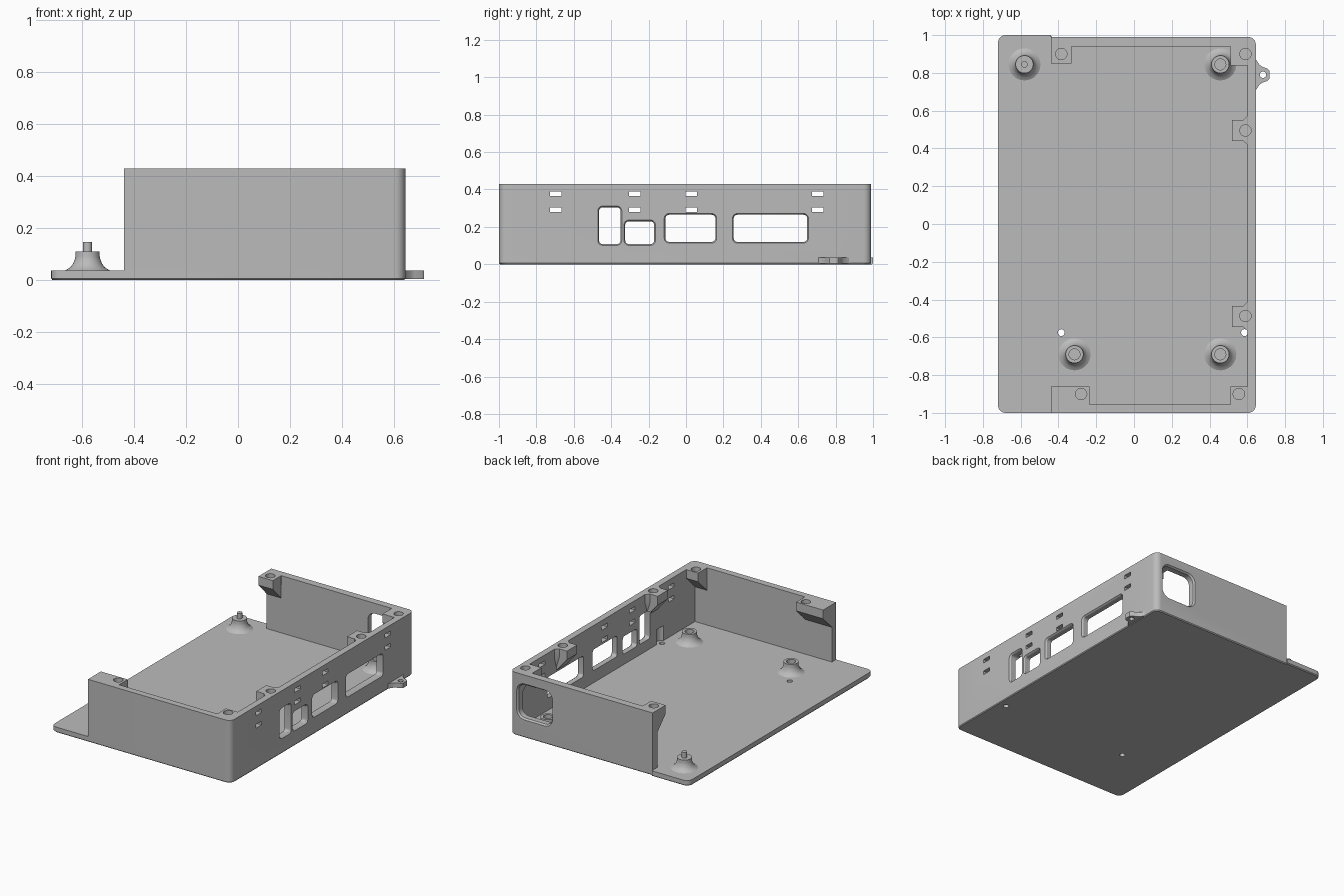
import bpy, bmesh
from math import cos, sin, pi, radians
from mathutils import Vector

cube = bpy.data.objects.get("Cube")
if cube:
    bpy.data.objects.remove(cube, do_unlink=True)

grey = bpy.data.materials.new("plain grey")
grey.use_nodes = True
grey.diffuse_color = (0.5, 0.5, 0.5, 1)
grey.node_tree.nodes["Principled BSDF"].inputs["Base Color"].default_value = (0.5, 0.5, 0.5, 1)


def outline(corners, n=6):
    """2D outline from (x, y, fillet radius) right-angled corners."""
    pts = []
    for i, (x, y, r) in enumerate(corners):
        p = Vector((x, y))
        if r == 0:
            pts.append(p)
            continue
        a = (Vector(corners[i - 1][:2]) - p).normalized()
        b = (Vector(corners[(i + 1) % len(corners)][:2]) - p).normalized()
        for k in range(n + 1):
            t = k / n * pi / 2
            pts.append(p + r * (a + b) - r * (b * cos(t) + a * sin(t)))
    return pts


def rect(u0, u1, v0, v1, r=0, grow=0):
    u0, u1, v0, v1 = u0 - grow, u1 + grow, v0 - grow, v1 + grow
    if r:
        r += grow
    return outline([(u0, v0, r), (u1, v0, r), (u1, v1, r), (u0, v1, r)])


def circle(x, y, r, n=32):
    return [Vector((x + r * cos(2 * pi * k / n), y + r * sin(2 * pi * k / n))) for k in range(n)]


def loft(bm, rings, axis="z"):
    """Solid through (level, 2D outline) rings stacked along an axis."""
    place = {"x": lambda p, h: (h, p[0], p[1]),
             "y": lambda p, h: (p[0], h, p[1]),
             "z": lambda p, h: (p[0], p[1], h)}[axis]
    loops = [[bm.verts.new(place(p, h)) for p in pts] for h, pts in rings]
    n = len(loops[0])
    for low, high in zip(loops, loops[1:]):
        for i in range(n):
            j = (i + 1) % n
            bm.faces.new((low[i], low[j], high[j], high[i]))
    bm.faces.new(loops[0][::-1])
    bm.faces.new(loops[-1])


def make(name, bm):
    bmesh.ops.recalc_face_normals(bm, faces=bm.faces)
    mesh = bpy.data.meshes.new(name)
    bm.to_mesh(mesh)
    bm.free()
    mesh.materials.append(grey)
    obj = bpy.data.objects.new(name, mesh)
    bpy.context.collection.objects.link(obj)
    return obj


def combine(obj, tool, operation):
    """Apply a boolean and discard the tool object."""
    tool.hide_render = True
    mod = obj.modifiers.new(operation.title(), "BOOLEAN")
    mod.operation, mod.object, mod.solver = operation, tool, "EXACT"
    bpy.context.view_layer.objects.active = obj
    bpy.ops.object.modifier_apply(modifier=mod.name)
    bpy.data.objects.remove(tool, do_unlink=True)


FLOOR, TOP = 0.037, 0.43
LEFT, END, RIGHT = -0.72, -0.44, 0.645

# Base plate with softened lower edge and two through holes
plate = outline([(LEFT, -1, 0.04), (RIGHT, -1, 0.04), (RIGHT, 0.99, 0.04),
                 (END, 0.99, 0), (END, 1, 0), (LEFT, 1, 0.04)])
bm = bmesh.new()
loft(bm, [(0, [p * 0.994 for p in plate]), (0.006, plate), (FLOOR, plate)])
base_plate = make("base_plate", bm)
bm = bmesh.new()
for x in (-0.385, 0.585):
    loft(bm, [(-0.1, circle(x, -0.575, 0.018)), (0.1, circle(x, -0.575, 0.018))])
combine(base_plate, make("plate_hole_cutter", bm), "DIFFERENCE")

# Three-sided wall
bm = bmesh.new()
wall = outline([(END, -1, 0), (RIGHT, -1, 0.04), (RIGHT, 0.99, 0.04), (END, 0.99, 0),
                (END, 0.94, 0), (0.6, 0.94, 0), (0.6, -0.955, 0), (END, -0.955, 0)])
loft(bm, [(FLOOR, wall), (TOP, wall)])
walls = make("walls", bm)

# Screw bosses under the rim, sloping back into the wall below
SIDES = {"right": lambda u, d: (0.6 - d, u),
         "back": lambda u, d: (u, 0.94 - d),
         "front": lambda u, d: (u, -0.955 + d)}
BOSSES = [("back", END, -0.33, 0.09, 0.001), ("back", 0.51, 0.62, 0.1, 0.001),
          ("right", 0.44, 0.55, 0.08, 0.022), ("right", -0.545, -0.435, 0.08, 0.022),
          ("front", 0.51, 0.62, 0.095, 0.001), ("front", END, -0.235, 0.095, 0.001)]
for side, u0, u1, depth, flare in BOSSES:
    at = SIDES[side]
    f0 = 0 if u0 == END else flare
    shape = [(u0 - f0, -0.02), (u0 - f0 * 0.9, 0), (u0, flare), (u0, depth),
             (u1, depth), (u1, flare), (u1 + flare, 0), (u1 + flare, -0.02)]
    full = [at(u, d) for u, d in shape]
    slim = [at(u, d * 0.05 - 0.01) for u, d in shape]
    bm = bmesh.new()
    loft(bm, [(0.27, slim), (0.37, full), (TOP, full)])
    combine(walls, make("screw_boss", bm), "UNION")

# Screw holes, ports, vent slots and a recess cut from the walls
bm = bmesh.new()
for x, y in ((-0.385, 0.9), (0.59, 0.9), (0.59, 0.495), (0.59, -0.487), (0.555, -0.9), (-0.28, -0.9)):
    loft(bm, [(0.365, circle(x, y, 0.03)), (0.5, circle(x, y, 0.03))])
for y0, y1, z0, z1 in ((-0.465, -0.35, 0.108, 0.305), (-0.325, -0.17, 0.108, 0.23),
                       (-0.11, 0.157, 0.12, 0.265), (0.255, 0.648, 0.12, 0.265)):
    port = rect(y0, y1, z0, z1, 0.02)
    lip = rect(y0, y1, z0, z1, 0.02, 0.008)
    loft(bm, [(0.55, port), (0.635, port), (0.647, lip)], "x")
for y in (-0.697, -0.275, 0.027, 0.705):
    for z in (0.292, 0.377):
        slot = rect(y - 0.031, y + 0.031, z - 0.013, z + 0.013)
        loft(bm, [(0.55, slot), (0.7, slot)], "x")
window = [0.33, 0.585, 0.13, 0.36, 0.05]
loft(bm, [(0.9, rect(*window)), (0.978, rect(*window)), (0.992, rect(*window, 0.01))], "y")
loft(bm, [(0.0, circle(0.585, -0.575, 0.04)), (0.14, circle(0.585, -0.575, 0.04))])
combine(walls, make("wall_cutter", bm), "DIFFERENCE")

# Side tab with waisted sides and a hole
half = [(0.64, 0.09), (0.65, 0.075), (0.665, 0.052), (0.68, 0.042), (0.705, 0.033), (0.717, 0.022)]
tab = [Vector((x, 0.79 - d)) for x, d in half] + [Vector((x, 0.79 + d)) for x, d in reversed(half)]
bm = bmesh.new()
loft(bm, [(0.004, tab), (FLOOR, tab)])
side_tab = make("side_tab", bm)
bm = bmesh.new()
loft(bm, [(-0.1, circle(0.683, 0.79, 0.017)), (0.1, circle(0.683, 0.79, 0.017))])
combine(side_tab, make("tab_hole_cutter", bm), "DIFFERENCE")

# Flared standoffs: one with a pin, three with a socket
FLARE = [(0.088, FLOOR - 0.002), (0.08, 0.04), (0.067, 0.048), (0.056, 0.062), (0.049, 0.08),
         (0.047, 0.09), (0.047, 0.11)]
PIN = [(0.017, 0.11), (0.017, 0.147)]
SOCKET = [(0.029, 0.11), (0.029, 0.055)]
for name, x, y, core in (("pin_standoff", -0.58, 0.845, PIN),
                         ("back_standoff", 0.457, 0.845, SOCKET),
                         ("front_standoff", 0.457, -0.69, SOCKET),
                         ("inner_standoff", -0.315, -0.69, SOCKET)):
    bm = bmesh.new()
    loft(bm, [(z, circle(x, y, r)) for r, z in FLARE + core])
    make(name, bm)

# Smooth shading on rounded surfaces, crisp edges elsewhere
for obj in bpy.context.collection.objects:
    if obj.type == "MESH":
        obj.select_set(True)
        bpy.context.view_layer.objects.active = obj
bpy.ops.object.shade_smooth_by_angle(angle=radians(30))
